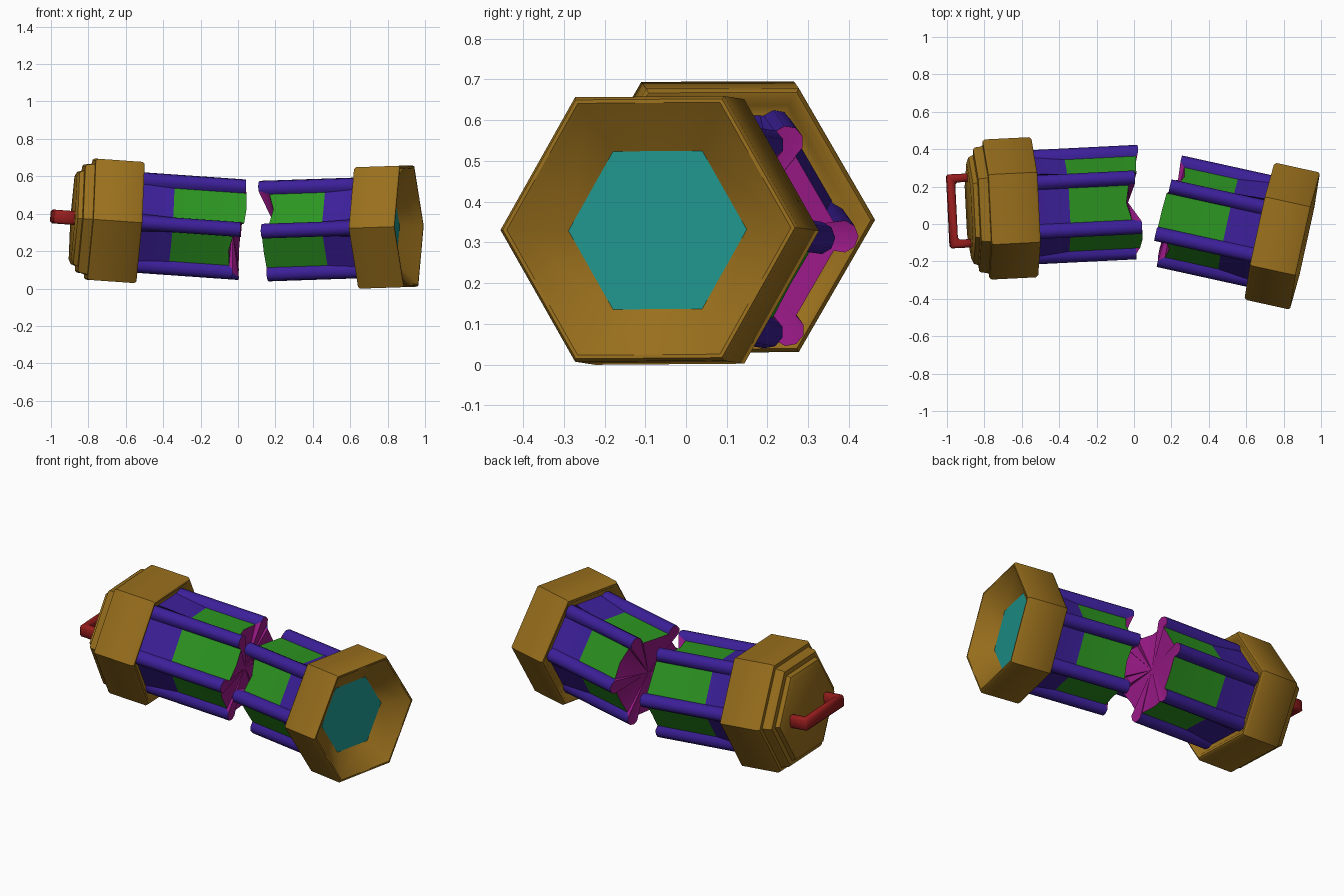
import bpy, bmesh
from math import sin, cos, radians
from mathutils import Vector, Matrix

if "Cube" in bpy.data.objects:
    bpy.data.objects.remove(bpy.data.objects["Cube"])

def material(name, rgb):
    m = bpy.data.materials.new(name)
    m.diffuse_color = (*rgb, 1)
    m.use_nodes = True
    m.node_tree.nodes["Principled BSDF"].inputs["Base Color"].default_value = m.diffuse_color
    return m

GOLD = material("gold", (.32, .16, .012))
BLUE = material("blue", (.045, .014, .32))
GREEN = material("green", (.025, .30, .015))
MAGENTA = material("magenta", (.32, .01, .24))
TEAL = material("teal", (.014, .30, .27))
RED = material("red", (.30, .012, .012))

def frame(origin, outward):
    """Local frame of a half: x = sideways corner, y = up, z = outward axis."""
    w = Vector(outward).normalized()
    u = Vector((0, 1, 0))
    u = (u - u.dot(w) * w).normalized()
    v = w.cross(u)
    if v.z < 0:
        v = -v
    m = Matrix((u, v, w)).transposed().to_4x4()
    m.translation = origin
    return m

LEFT = frame((-.53, .09, .353), (-1, -.05, .07))
RIGHT = frame((.67, -.0375, .325), (1, -.22, .034))

def finish(name, bm, m, mats, angle=40):
    bm.transform(m)
    bmesh.ops.recalc_face_normals(bm, faces=bm.faces[:])
    me = bpy.data.meshes.new(name)
    bm.to_mesh(me)
    bm.free()
    for mt in mats:
        me.materials.append(mt)
    ob = bpy.data.objects.new(name, me)
    bpy.context.collection.objects.link(ob)
    bpy.ops.object.select_all(action='DESELECT')
    ob.select_set(True)
    bpy.context.view_layer.objects.active = ob
    bpy.ops.object.shade_smooth_by_angle(angle=radians(angle))
    return ob

def bridge(bm, a, b):
    n = len(a)
    return [bm.faces.new((a[i], a[(i + 1) % n], b[(i + 1) % n], b[i])) for i in range(n)]

def hex_cap(name, m, profile, end_slot):
    """Six-sided turned part; profile is (radius, axial position)."""
    bm = bmesh.new()
    rings = [[bm.verts.new((r * cos(radians(60 * k)), r * sin(radians(60 * k)), s))
              for k in range(6)] for r, s in profile]
    for a, b in zip(rings, rings[1:]):
        bridge(bm, a, b)
    bm.faces.new(rings[0])
    bm.faces.new(rings[-1]).material_index = end_slot
    finish(name, bm, m, [GOLD, TEAL])

def broken_tube(name, m, corners, panels, core):
    """Hexagonal tube with round ribs on its corners and a jagged broken end.
    corners / panels: length of each rib and each panel, core: length at the axis."""
    apothem, rib = .23, .04
    R = apothem / cos(radians(30))
    section = []                       # (point, flare direction, length, is panel)
    for k in range(6):
        c = Vector((R * cos(radians(60 * k)), R * sin(radians(60 * k))))
        for a in range(-120, 121, 40):
            ang = radians(60 * k + a)
            p = c + rib * Vector((cos(ang), sin(ang)))
            n, end = Vector((0, 0)), corners[k]
            if abs(a) == 120:
                na = radians(60 * k + (30 if a > 0 else -30))
                n = Vector((cos(na), sin(na)))
                end = (corners[k] + 2 * panels[k if a > 0 else k - 1]) / 3
            section.append((p, n, end, a == 120))
        na = radians(60 * k + 30)
        n = Vector((cos(na), sin(na)))
        section.append((apothem * n, n, panels[k], True))
    bm = bmesh.new()
    base = [bm.verts.new((*(p + n * .028), .04)) for p, n, e, g in section]
    step = [bm.verts.new((*p, -.17)) for p, n, e, g in section]
    tip = [bm.verts.new((*p, -e)) for p, n, e, g in section]
    bridge(bm, base, step)
    for f, s in zip(bridge(bm, step, tip), section):
        f.material_index = 1 if s[3] else 0
    bm.faces.new(base)
    mid = bm.verts.new((0, 0, -core))
    for i in range(len(tip)):
        bm.faces.new((tip[i], tip[(i + 1) % len(tip)], mid)).material_index = 2
    finish(name, bm, m, [BLUE, GREEN, MAGENTA], 45)

# Tube halves, values listed from the back corner over the top to the front
broken_tube("left_tube", LEFT, (.565, .525, .55, .53, .51, .56),
            (.545, .475, .56, .48, .50, .555), .50)
broken_tube("right_tube", RIGHT, (.49, .51, .53, .495, .50, .50),
            (.45, .525, .445, .505, .48, .46), .47)

# Caps: closed stepped one on the left, open funnel with glass on the right
lip = [(.30, .03), (.325, .025), (.345, .004), (.364, 0), (.375, .012)]
hex_cap("left_cap", LEFT, lip + [(.375, .25), (.366, .262), (.345, .264), (.338, .275),
        (.335, .305), (.325, .315), (.295, .318), (.285, .342), (.255, .355)], 0)
hex_cap("right_cap", RIGHT, lip + [(.375, .24), (.367, .25), (.357, .25), (.342, .238),
        (.33, .228), (.224, .15)], 1)

# Handle: flat bar bent to a U
bm = bmesh.new()
outline = [(.198, .34), (.198, .466), (-.198, .466), (-.198, .34),
           (-.153, .34), (-.153, .422), (.153, .422), (.153, .34)]
front, back = ([bm.verts.new((u, y, s)) for u, s in outline] for y in (-.037, .037))
bridge(bm, front, back)
bm.faces.new(front)
bm.faces.new(back)
bmesh.ops.recalc_face_normals(bm, faces=bm.faces[:])
bmesh.ops.bevel(bm, geom=bm.edges[:], offset=.011, segments=1, affect='EDGES')
finish("handle", bm, LEFT, [RED], 50)
